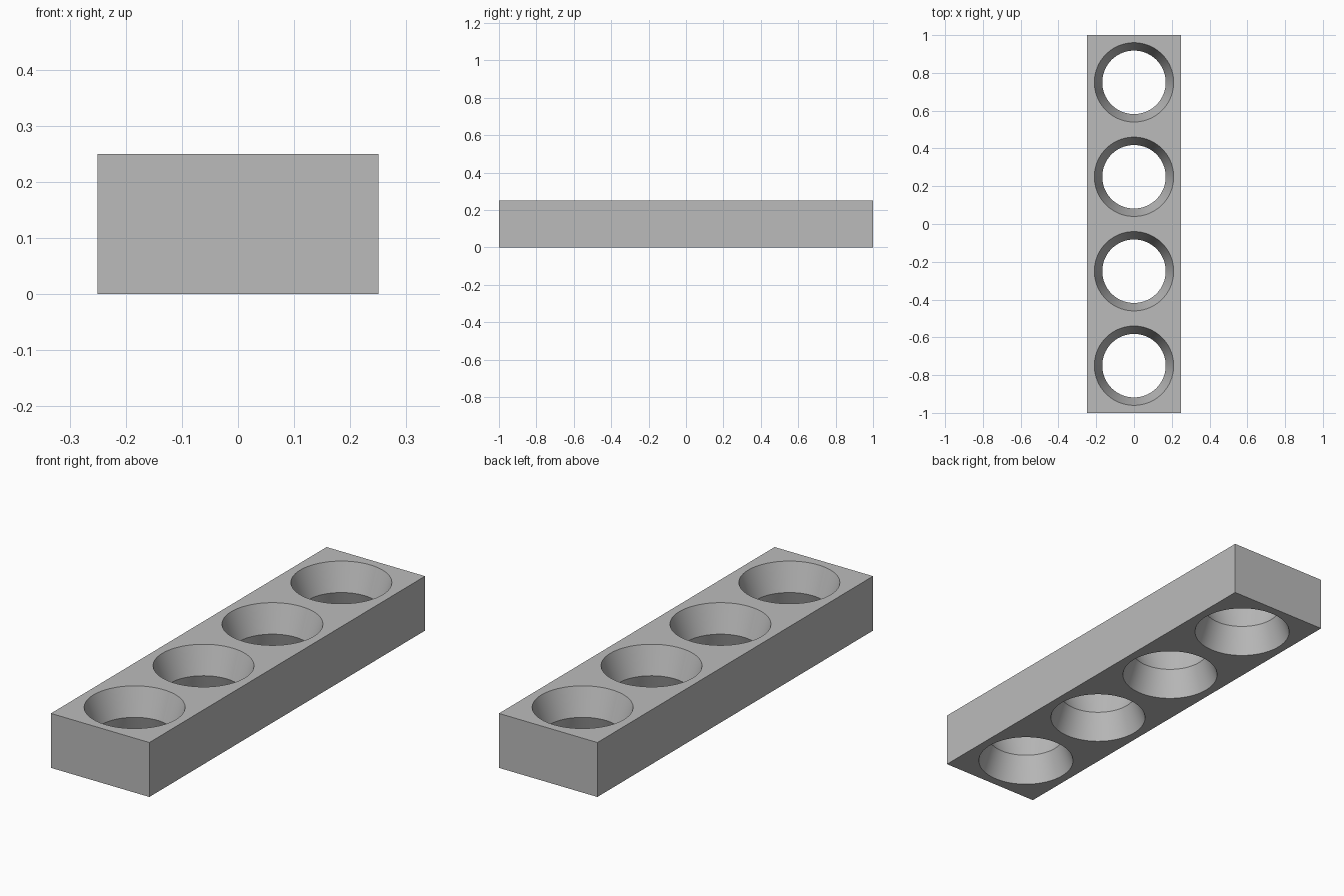
import bpy, bmesh, math
from mathutils import Matrix

cube = bpy.data.objects.get("Cube")
if cube:
    bpy.data.objects.remove(cube, do_unlink=True)

WIDTH, LENGTH, HEIGHT = 0.5, 2.0, 0.25
RIM, NECK = 0.21, 0.168
HOLES = 4
PITCH = LENGTH / HOLES
OVER = 0.02  # cutter overshoot past the faces

# Single grey material
grey = bpy.data.materials.new("plain_grey")
grey.use_nodes = True
colour = (0.5, 0.5, 0.5, 1)
grey.diffuse_color = colour
grey.node_tree.nodes["Principled BSDF"].inputs["Base Color"].default_value = colour


def mesh_object(name, bm):
    mesh = bpy.data.meshes.new(name)
    bmesh.ops.recalc_face_normals(bm, faces=bm.faces)
    bm.to_mesh(mesh)
    bm.free()
    obj = bpy.data.objects.new(name, mesh)
    bpy.context.collection.objects.link(obj)
    mesh.materials.append(grey)
    return obj


def add_hourglass(bm, y, sides=96):
    """Two cones meeting at a narrow neck halfway up."""
    wide = RIM + (RIM - NECK) * OVER / (HEIGHT / 2)
    rings = []
    for z, r in ((-OVER, wide), (HEIGHT / 2, NECK), (HEIGHT + OVER, wide)):
        ring = bmesh.ops.create_circle(
            bm, segments=sides, radius=r, matrix=Matrix.Translation((0, y, z)))
        rings.append(ring["verts"])
    for low, high in zip(rings, rings[1:]):
        for i in range(sides):
            j = (i + 1) % sides
            bm.faces.new((low[i], low[j], high[j], high[i]))
    bm.faces.new(rings[0])
    bm.faces.new(rings[-1])


# Rectangular block
bm = bmesh.new()
bmesh.ops.create_cube(bm, size=1, matrix=Matrix.Translation((0, 0, HEIGHT / 2))
                      @ Matrix.Diagonal((WIDTH, LENGTH, HEIGHT, 1)))
block = mesh_object("holed_block", bm)

# Row of hole cutters
bm = bmesh.new()
for k in range(HOLES):
    add_hourglass(bm, (k + 0.5) * PITCH - LENGTH / 2)
cutter = mesh_object("hole_cutter", bm)
cutter.hide_render = True

# Cut the holes, then drop the cutter
cut = block.modifiers.new("holes", 'BOOLEAN')
cut.operation = 'DIFFERENCE'
cut.solver = 'EXACT'
cut.object = cutter
bpy.ops.object.select_all(action='DESELECT')
bpy.context.view_layer.objects.active = block
block.select_set(True)
bpy.ops.object.modifier_apply(modifier=cut.name)
bpy.data.objects.remove(cutter, do_unlink=True)

# Round hole walls, crisp rims and necks
bpy.ops.object.shade_smooth_by_angle(angle=math.radians(30))
